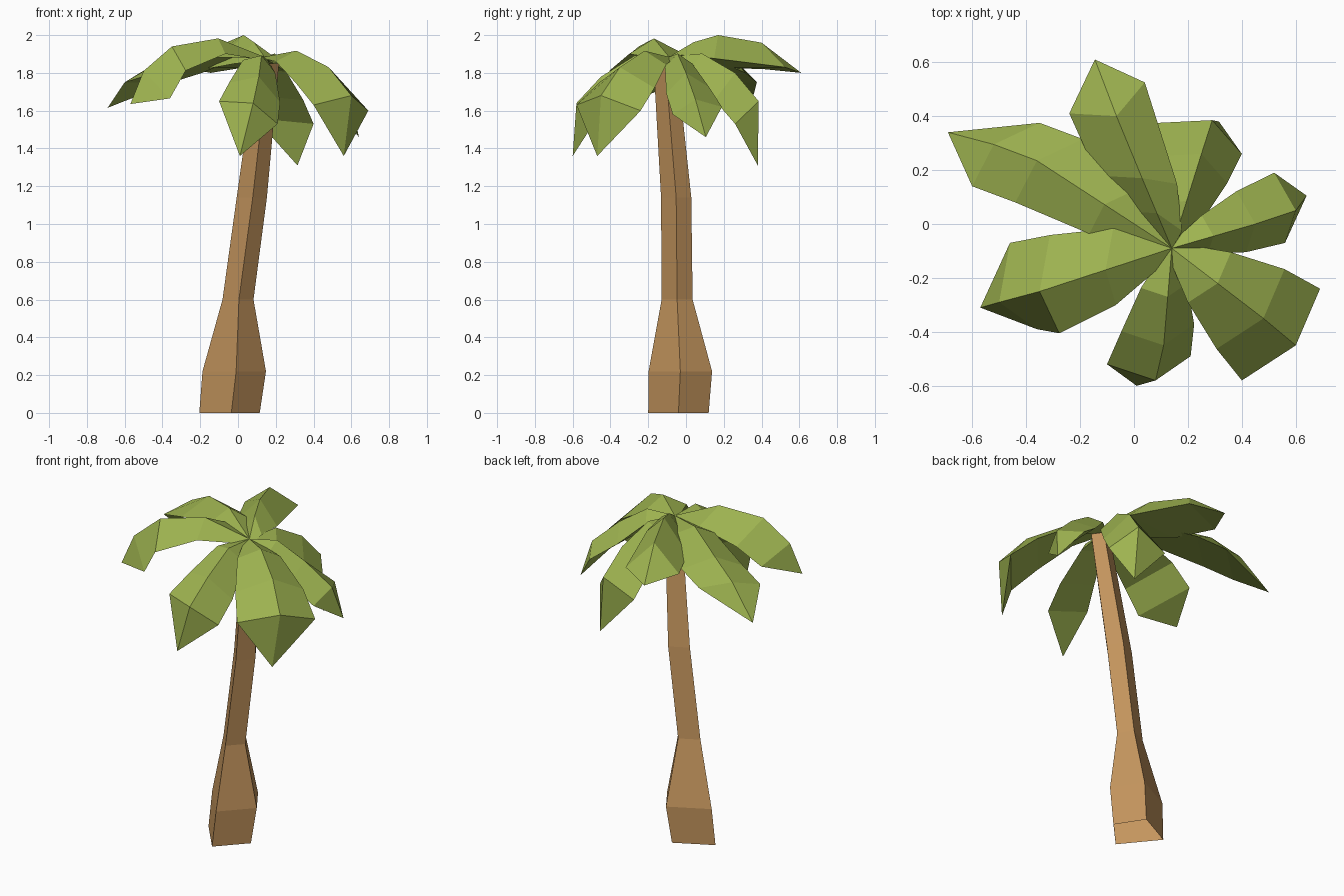
import bpy
from mathutils import Vector


def material(name, rgb):
    mat = bpy.data.materials.new(name)
    mat.diffuse_color = (*rgb, 1)
    return mat


def add_mesh(name, verts, faces, mat):
    mesh = bpy.data.meshes.new(name)
    mesh.from_pydata(verts, [], faces)
    mesh.materials.append(mat)
    mesh.update()
    obj = bpy.data.objects.new(name, mesh)
    bpy.context.collection.objects.link(obj)
    return obj


bark = material("bark brown", (0.55, 0.30, 0.11))
green = material("leaf green", (0.34, 0.45, 0.08))

# Leaning four-sided trunk, open below: height, centre x, centre y, size
corners = [(1, 0), (0.35, 1), (-1, 0.3), (0.06, -1)]
rings = [(0.0, -0.045, -0.04, 0.16), (0.22, -0.02, -0.03, 0.168),
         (0.6, 0.0, -0.047, 0.082), (1.14, 0.073, -0.052, 0.08),
         (1.85, 0.155, -0.11, 0.062)]
verts = [(cx + r * u, cy + r * v, z) for z, cx, cy, r in rings for u, v in corners]
faces = [(4 * i + k, 4 * i + (k + 1) % 4, 4 * i + 4 + (k + 1) % 4, 4 * i + 4 + k)
         for i in range(len(rings) - 1) for k in range(4)]
top = 4 * (len(rings) - 1)
faces.append(tuple(range(top, top + 4)))
add_mesh("trunk", verts, faces, bark)

# Solid leaves: a raised ridge over a flat underside, closing in a pointed tip
CROWN = Vector((0.14, -0.09, 1.885))


def leaf(name, mid, outer, tip, left, right, bump=0.06, widths=(0.1, 0.55, 0.87, 1),
         left_shift=(0, 0, 0), right_shift=(0, 0, 0)):
    mid, outer, tip, left, right = map(Vector, (mid, outer, tip, left, right))
    inner = (CROWN + mid) / 2 + Vector((0, 0, bump))
    ridge = [CROWN, inner, mid, outer]
    pts = []
    for p, width, drop, k in zip(ridge, widths, (0, 0.03, 0.04, 0), (0, 1, 1, 0)):
        down = Vector((0, 0, drop))
        pts += [p + (left - outer) * width - down + Vector(left_shift) * k, p,
                p + (right - outer) * width - down + Vector(right_shift) * k]
    polys = []
    for i in range(0, 9, 3):
        polys += [(i + 1, i + 4, i + 3, i), (i + 1, i + 2, i + 5, i + 4),
                  (i, i + 3, i + 5, i + 2)]
    pts.append(tip)
    polys += [(10, 12, 9), (10, 11, 12), (9, 12, 11), (0, 2, 1)]
    add_mesh(name, pts, polys, green)


leaf("front_right_leaf", (0.48, -0.35, 1.83), (0.60, -0.45, 1.68), (0.56, -0.47, 1.36),
     (0.69, -0.24, 1.60), (0.40, -0.58, 1.63))
leaf("front_leaf", (0.11, -0.45, 1.78), (0.08, -0.58, 1.64), (0.01, -0.60, 1.36),
     (0.21, -0.49, 1.53), (-0.10, -0.52, 1.65))
leaf("left_leaf", (-0.35, -0.25, 1.94), (-0.50, -0.29, 1.81), (-0.57, -0.31, 1.635),
     (-0.36, -0.39, 1.665), (-0.46, -0.07, 1.74), 0.07, (0.15, 0.7, 0.95, 1),
     left_shift=(-0.06, -0.06, 0.05))
leaf("back_left_leaf", (-0.36, 0.235, 1.89), (-0.52, 0.295, 1.80), (-0.69, 0.34, 1.615),
     (-0.60, 0.14, 1.75), (-0.35, 0.375, 1.75), 0.06, (0.15, 0.7, 1, 1))
leaf("back_leaf", (0.03, 0.17, 2.0), (-0.065, 0.40, 1.96), (-0.145, 0.61, 1.80),
     (-0.24, 0.41, 1.82), (0.04, 0.525, 1.83), 0.02, (0.15, 0.6, 0.95, 1),
     right_shift=(0.03, -0.14, 0.04))
leaf("back_right_leaf", (0.25, 0.26, 1.80), (0.29, 0.385, 1.65), (0.315, 0.38, 1.31),
     (0.09, 0.375, 1.56), (0.40, 0.26, 1.53))
leaf("right_leaf", (0.45, 0.0, 1.80), (0.60, 0.05, 1.66), (0.64, 0.105, 1.46),
     (0.52, 0.19, 1.62), (0.56, -0.07, 1.58))
